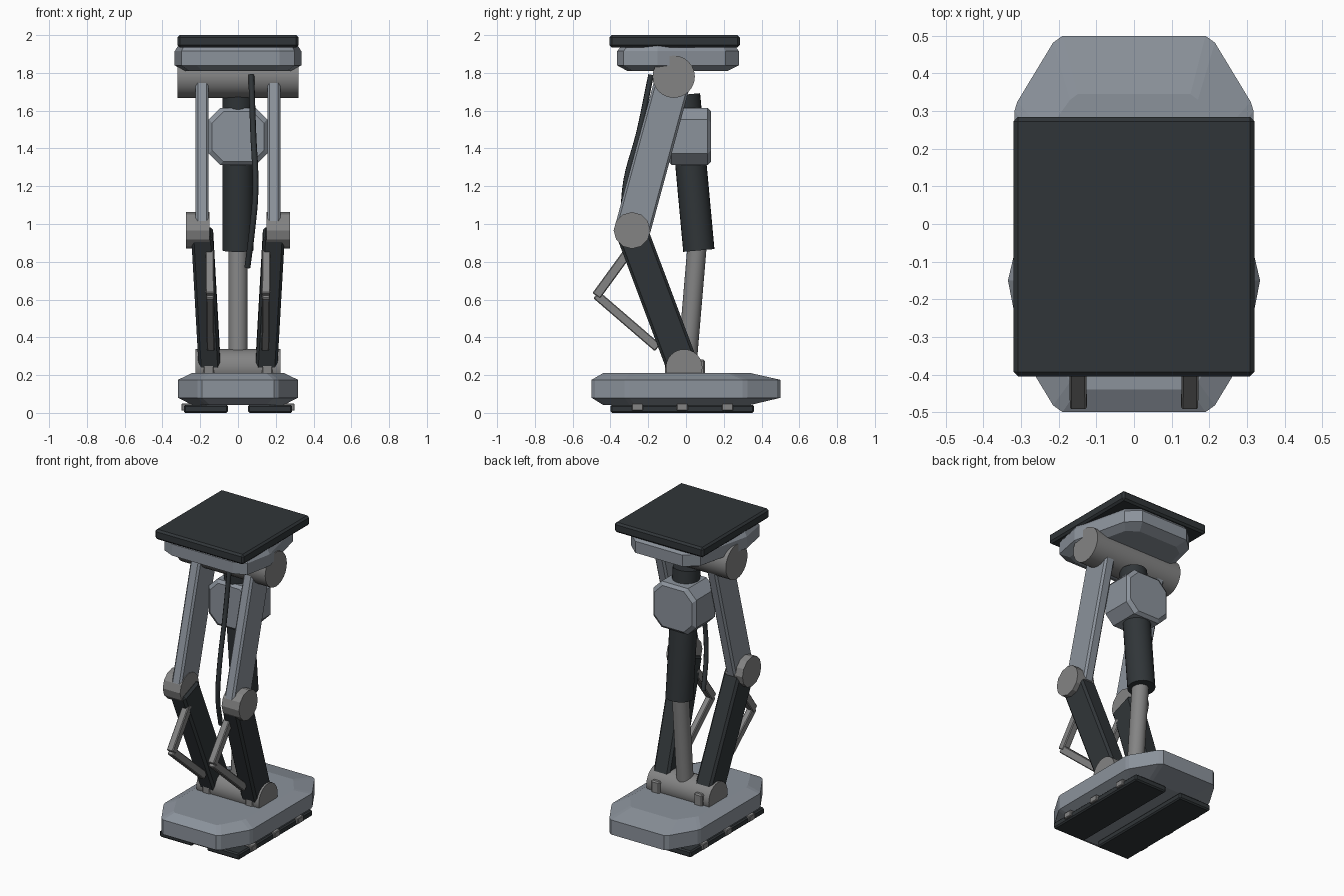
import bpy, bmesh
from mathutils import Vector, Matrix

if "Cube" in bpy.data.objects:
    bpy.data.objects.remove(bpy.data.objects["Cube"])


def material(name, rgb):
    m = bpy.data.materials.new(name)
    m.diffuse_color = (*rgb, 1)
    m.use_nodes = True
    m.node_tree.nodes["Principled BSDF"].inputs["Base Color"].default_value = m.diffuse_color
    return m


DARK = material("dark_rubber", (0.03, 0.036, 0.04))
PAINT = material("blue_grey_paint", (0.26, 0.29, 0.33))
METAL = material("bare_metal", (0.23, 0.23, 0.23))


def finish(name, bm, mat, bevel=0, smooth=False):
    bmesh.ops.recalc_face_normals(bm, faces=bm.faces[:])
    if bevel:
        bmesh.ops.bevel(bm, geom=bm.edges[:], offset=bevel, segments=1,
                        affect='EDGES', profile=0.5)
    me = bpy.data.meshes.new(name)
    bm.to_mesh(me)
    bm.free()
    ob = bpy.data.objects.new(name, me)
    bpy.context.collection.objects.link(ob)
    me.materials.append(mat)
    if smooth:
        bpy.ops.object.select_all(action='DESELECT')
        ob.select_set(True)
        bpy.context.view_layer.objects.active = ob
        bpy.ops.object.shade_smooth_by_angle(angle=0.7)
    return ob


def box(name, lo, hi, mat, bevel=0):
    lo, hi = Vector(lo), Vector(hi)
    bm = bmesh.new()
    bmesh.ops.create_cube(bm, size=1, matrix=Matrix.Translation((lo + hi) / 2)
                          @ Matrix.Diagonal((*(hi - lo), 1)))
    return finish(name, bm, mat, bevel)


def bar(name, a, b, width, depth, mat, bevel=0):
    """Box from a to b, width across x, depth across the limb."""
    a, b = Vector(a), Vector(b)
    z = (b - a).normalized()
    y = z.cross(Vector((1, 0, 0))).normalized()
    x = y.cross(z)
    rot = Matrix((x, y, z)).transposed().to_4x4()
    bm = bmesh.new()
    bmesh.ops.create_cube(bm, size=1, matrix=Matrix.Translation((a + b) / 2) @ rot
                          @ Matrix.Diagonal((width, depth, (b - a).length, 1)))
    return finish(name, bm, mat, bevel)


def rod(name, a, b, r, mat, sides=24, smooth=True):
    a, b = Vector(a), Vector(b)
    rot = (b - a).to_track_quat('Z', 'Y').to_matrix().to_4x4()
    bm = bmesh.new()
    bmesh.ops.create_cone(bm, cap_ends=True, segments=sides, radius1=r, radius2=r,
                          depth=(b - a).length,
                          matrix=Matrix.Translation((a + b) / 2) @ rot)
    return finish(name, bm, mat, 0, smooth)


def loft(name, rings, mat, smooth=False):
    """Skin a stack of equal-length point rings and cap both ends."""
    bm = bmesh.new()
    rows = [[bm.verts.new(p) for p in ring] for ring in rings]
    n = len(rows[0])
    for r0, r1 in zip(rows, rows[1:]):
        for i in range(n):
            bm.faces.new((r0[i], r0[(i + 1) % n], r1[(i + 1) % n], r1[i]))
    bm.faces.new(rows[0])
    bm.faces.new(rows[-1])
    return finish(name, bm, mat, 0, smooth)


def mirrored(half, z):
    """Closed plan outline from its +x half, listed front to back."""
    return [(x, y, z) for x, y in half] + [(-x, y, z) for x, y in reversed(half)]


# Top pad and the faceted mount beneath it
box("top_pad", (-0.32, -0.405, 1.935), (0.32, 0.285, 2.0), DARK, 0.012)
mount = [(0.22, -0.365), (0.30, -0.33), (0.335, -0.15), (0.25, 0.21), (0.17, 0.28)]
mount_in = [(0.19, -0.31), (0.26, -0.28), (0.285, -0.14), (0.21, 0.17), (0.14, 0.22)]
mount_top = [(0.21, -0.33), (0.28, -0.30), (0.31, -0.15), (0.23, 0.19), (0.16, 0.25)]
loft("pad_mount", [mirrored(mount_in, 1.81), mirrored(mount, 1.84),
                   mirrored(mount, 1.915), mirrored(mount_top, 1.955)], PAINT)

# Hip and ankle barrels
rod("hip_barrel", (-0.32, -0.065, 1.78), (0.32, -0.065, 1.78), 0.112, METAL)
rod("ankle_barrel", (-0.225, -0.01, 0.24), (0.225, -0.01, 0.24), 0.097, METAL)

# Legs, knees and front linkage on both sides
for side, s in (("left", -1), ("right", 1)):
    bar(side + "_upper_leg", (s * 0.19, -0.064, 1.78), (s * 0.19, -0.283, 0.97),
        0.07, 0.19, PAINT, 0.012)
    rod(side + "_knee", (s * 0.15, -0.286, 0.966), (s * 0.275, -0.286, 0.966),
        0.097, METAL, 12, False)
    bar(side + "_lower_leg", (s * 0.19, -0.285, 0.955), (s * 0.15, -0.02, 0.25),
        0.115, 0.17, DARK, 0.014)
    bar(side + "_upper_link", (s * 0.15, -0.30, 0.86), (s * 0.148, -0.475, 0.62),
        0.045, 0.05, METAL, 0.005)
    bar(side + "_lower_link", (s * 0.148, -0.475, 0.625), (s * 0.145, -0.15, 0.345),
        0.04, 0.048, METAL, 0.005)
    # Ankle lugs
    for end, y0, y1 in (("front", -0.11, -0.07), ("rear", 0.055, 0.1)):
        box(f"{side}_{end}_ankle_lug", (s * 0.155 - 0.03, y0, 0.19),
            (s * 0.155 + 0.03, y1, 0.283), METAL, 0.008)
    # Sole and its clips
    box(side + "_sole", (s * 0.17 - 0.117, -0.4, 0.0), (s * 0.17 + 0.117, 0.36, 0.042),
        DARK, 0.008)
    for i, y in enumerate((-0.257, -0.02, 0.22)):
        box(f"{side}_sole_clip_{i + 1}", (s * 0.27 - 0.03, y - 0.03, 0.012),
            (s * 0.27 + 0.03, y + 0.03, 0.05), METAL, 0.004)

# Central piston
rod("piston_sleeve", (0, -0.008, 1.685), (0, 0.068, 0.86), 0.083, DARK)
rod("piston_rod", (0, 0.06, 0.9), (0, 0.004, 0.24), 0.051, METAL)


# Motor housing: chamfered square with eased front and rear rims
def housing_ring(y, inset):
    w, h, c = 0.155 - inset, 0.15 - inset, 0.06
    pts = [(w, h - c), (w - c, h), (c - w, h), (-w, h - c),
           (-w, c - h), (c - w, -h), (w - c, -h), (w, c - h)]
    return [(x, y, 1.463 + z) for x, z in pts]


loft("motor_housing", [housing_ring(-0.095, 0.018), housing_ring(-0.077, 0),
                       housing_ring(0.115, 0), housing_ring(0.133, 0.018)], PAINT)

# Foot
foot = [(0.19, -0.5), (0.215, -0.482), (0.31, -0.325), (0.318, -0.30),
        (0.318, 0.30), (0.31, 0.325), (0.215, 0.482), (0.19, 0.5)]
foot_in = [(0.15, -0.44), (0.17, -0.42), (0.235, -0.30), (0.245, -0.27),
           (0.245, 0.22), (0.235, 0.24), (0.17, 0.33), (0.15, 0.345)]
loft("foot", [mirrored(foot_in, 0.043), mirrored(foot, 0.08),
              mirrored(foot, 0.175), mirrored(foot_in, 0.21)], PAINT)

# Hanging cable
cu = bpy.data.curves.new("cable", 'CURVE')
cu.dimensions = '3D'
cu.bevel_depth = 0.016
cu.bevel_resolution = 1
cu.use_fill_caps = True
cu.resolution_u = 6
path = [(0.07, -0.185, 1.79), (0.08, -0.245, 1.5), (0.092, -0.325, 1.17),
        (0.075, -0.315, 0.97), (0.05, -0.25, 0.77)]
sp = cu.splines.new('BEZIER')
sp.bezier_points.add(len(path) - 1)
for p, co in zip(sp.bezier_points, path):
    p.co = co
    p.handle_left_type = p.handle_right_type = 'AUTO'
cable = bpy.data.objects.new("cable", cu)
cu.materials.append(DARK)
bpy.context.collection.objects.link(cable)
